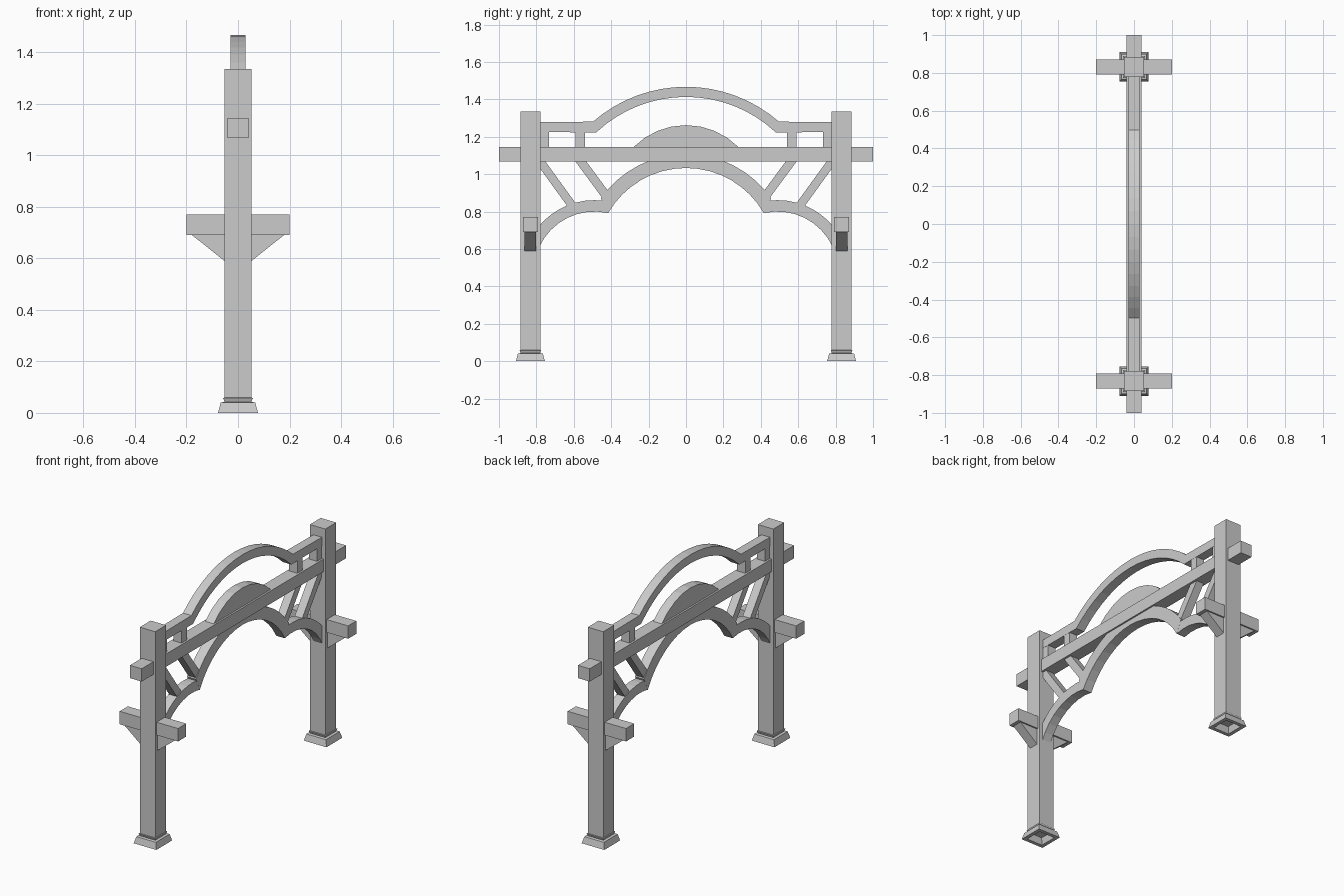
import bpy, bmesh
from math import sin, cos, asin
from mathutils import Vector

cube = bpy.data.objects.get("Cube")
if cube:
    bpy.data.objects.remove(cube, do_unlink=True)

timber = bpy.data.materials.new("light_grey_timber")
timber.use_nodes = True
grey = (0.6, 0.6, 0.6, 1)
timber.diffuse_color = grey
timber.node_tree.nodes["Principled BSDF"].inputs["Base Color"].default_value = grey

POST_Y = 0.832
POST_HALF = 0.053


def finish(name, bm):
    bmesh.ops.recalc_face_normals(bm, faces=bm.faces)
    mesh = bpy.data.meshes.new(name)
    bm.to_mesh(mesh)
    bm.free()
    mesh.materials.append(timber)
    obj = bpy.data.objects.new(name, mesh)
    bpy.context.collection.objects.link(obj)
    return obj


def box(name, lo, hi):
    bm = bmesh.new()
    bmesh.ops.create_cube(bm, size=1)
    lo, hi = Vector(lo), Vector(hi)
    for v in bm.verts:
        v.co = (lo + hi) / 2 + v.co * (hi - lo)
    return finish(name, bm)


def prism(name, points, half, axis="x", shift=0, flip=1):
    """Extrude a flat outline by half on each side of the axis."""
    bm = bmesh.new()
    sides = []
    for s in (-half, half):
        sides.append([bm.verts.new((s, flip * a, z) if axis == "x" else (flip * a, shift + s, z))
                      for a, z in points])
    for side in sides:
        bm.faces.new(side)
    n = len(points)
    for i in range(n):
        j = (i + 1) % n
        bm.faces.new((sides[0][i], sides[0][j], sides[1][j], sides[1][i]))
    return finish(name, bm)


def arc(cy, cz, radius, y0, y1, steps):
    """Points on the upper part of a circle between two y values."""
    a0, a1 = asin((y0 - cy) / radius), asin((y1 - cy) / radius)
    angles = [a0 + (a1 - a0) * i / steps for i in range(steps + 1)]
    return [(cy + radius * sin(a), cz + radius * cos(a)) for a in angles]


def strut(name, start, end, width, half, flip):
    a, b = Vector(start), Vector(end)
    d = (b - a).normalized()
    n = Vector((-d.y, d.x)) * width / 2
    return prism(name, [tuple(p) for p in (a + n, b + n, b - n, a - n)], half, flip=flip)


def footing(name, y):
    # Hollow flared foot with a thin collar, lofted from square rings
    profile = [(0.04, 0.045), (0, 0.055), (0, 0.0775), (0.04, 0.067),
               (0.043, 0.052), (0.058, 0.058), (0.06, 0.05)]
    bm = bmesh.new()
    rings = [[bm.verts.new((sx * h, y + sy * h, z))
              for sx, sy in ((-1, -1), (1, -1), (1, 1), (-1, 1))] for z, h in profile]
    for low, high in zip(rings, rings[1:]):
        for i in range(4):
            j = (i + 1) % 4
            bm.faces.new((low[i], low[j], high[j], high[i]))
    bm.faces.new(rings[0])
    bm.faces.new(rings[-1])
    return finish(name, bm)


# Long tie beam
box("tie_beam", (-0.04, -1, 1.067), (0.04, 1, 1.146))

# Raised top rail with its arched centre
upper = [(-0.79, 1.278)] + arc(0, 0.711, 0.756, -0.497, 0.497, 16) + [(0.79, 1.278)]
lower = [(-0.79, 1.225)] + arc(0, 0.711, 0.702, -0.48, 0.48, 16) + [(0.79, 1.225)]
prism("arched_top_rail", upper + lower[::-1], 0.029)

# Solid curved crest on the beam
prism("beam_crest", arc(0, 0.868, 0.394, -0.28, 0.28, 8), 0.029)

# Main lower arch
prism("lower_arch", arc(0, 0.553, 0.555, -0.455, 0.455, 16)
      + arc(0, 0.553, 0.48, 0.417, -0.417, 16), 0.03)

for side, f in (("front", -1), ("back", 1)):
    y = f * POST_Y
    # Post and foot
    box(side + "_post", (-POST_HALF, y - POST_HALF, 0.05), (POST_HALF, y + POST_HALF, 1.335))
    footing(side + "_post_foot", y)

    # Cross arm with a triangular bracket on each side
    box(side + "_cross_arm", (-0.2, y - 0.04, 0.69), (0.2, y + 0.04, 0.77))
    for hand, s in (("left", 1), ("right", -1)):
        prism(side + "_" + hand + "_arm_bracket",
              [(0.05, 0.69), (0.178, 0.69), (0.05, 0.588)], 0.031, "y", y, s)

    # Small arch between post and main arch
    prism(side + "_side_arch", arc(0.49, 0.476, 0.385, 0.44, 0.79, 8)
          + arc(0.49, 0.476, 0.324, 0.785, 0.417, 8), 0.0295, flip=f)

    # Slanted struts under the beam
    strut(side + "_outer_strut", (0.785, 1.075), (0.6, 0.82), 0.045, 0.026, f)
    strut(side + "_inner_strut", (0.575, 1.085), (0.425, 0.882), 0.047, 0.026, f)

    # Short uprights under the top rail
    for part, a, b in (("outer_upright", 0.733, 0.785), ("inner_upright", 0.54, 0.592)):
        prism(side + "_" + part, [(a, 1.14), (b, 1.14), (b, 1.226), (a, 1.226)], 0.028, flip=f)
